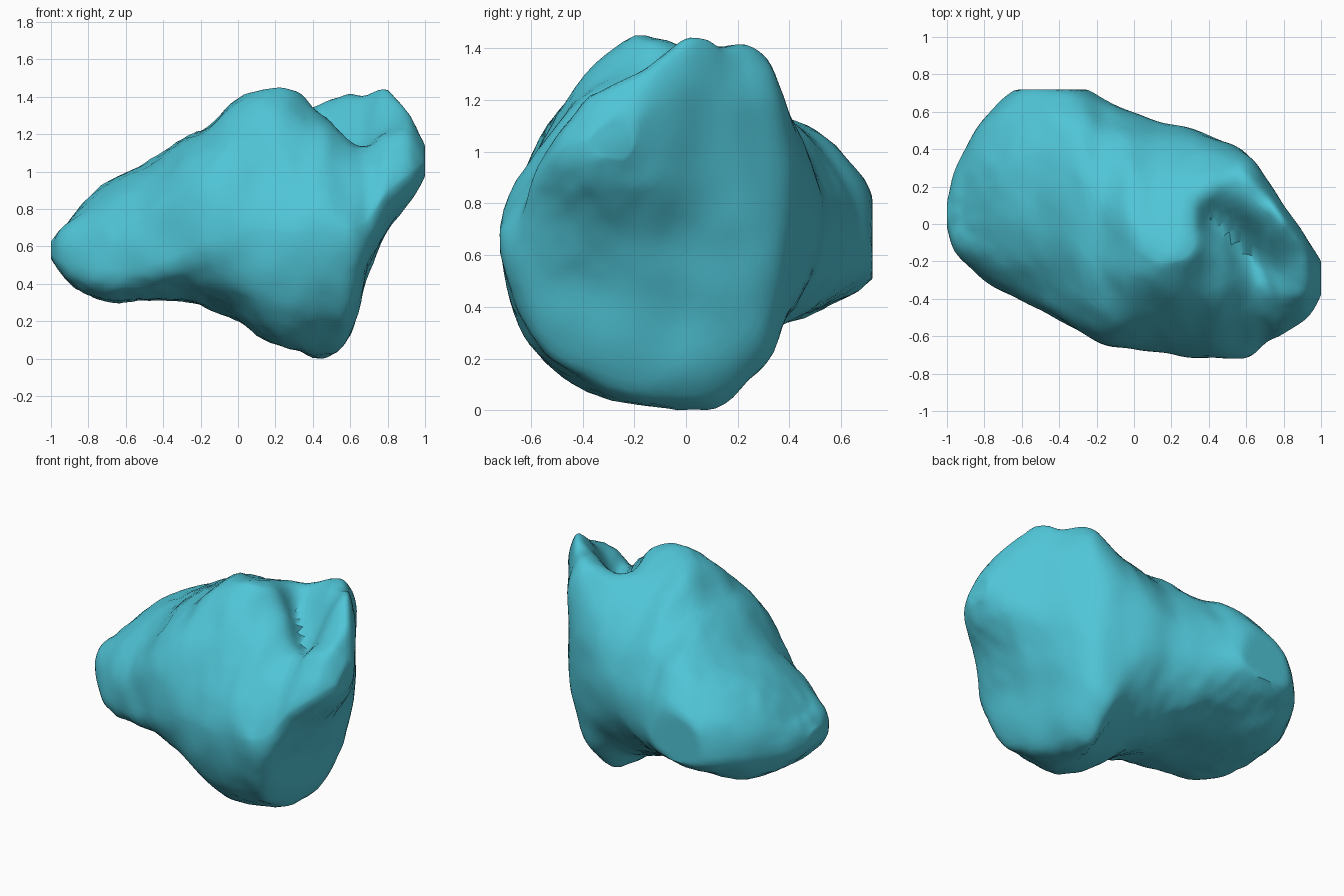
import bpy, bmesh, math
from mathutils import Vector, noise

cube = bpy.data.objects.get("Cube")
if cube:
    bpy.data.objects.remove(cube, do_unlink=True)

# Cross-sections along x: x, then (y, z) of the top, bottom, front and back extremes
SECTIONS = [
    (-1.00, .05, .62, .05, .54, .00, .57, .10, .58),
    (-.95, .10, .70, .05, .46, -.15, .56, .30, .57),
    (-.85, .15, .82, .10, .36, -.26, .53, .49, .58),
    (-.70, .20, .94, .10, .30, -.36, .53, .67, .60),
    (-.50, .25, 1.04, .10, .31, -.46, .54, .76, .61),
    (-.30, .18, 1.17, .10, .31, -.57, .60, .735, .63),
    (-.15, .00, 1.24, .05, .27, -.65, .64, .665, .66),
    (.00, -.12, 1.40, -.05, .20, -.67, .66, .60, .70),
    (.15, -.20, 1.44, -.20, .10, -.69, .67, .55, .72),
    (.30, -.15, 1.43, -.20, .05, -.71, .67, .51, .74),
    (.45, .13, 1.39, .05, .00, -.71, .67, .45, .78),
    (.60, .17, 1.41, -.12, .12, -.71, .68, .38, .82),
    (.70, .10, 1.41, -.20, .47, -.65, .74, .25, .92),
    (.80, .00, 1.43, -.25, .68, -.59, .88, .10, 1.05),
    (.92, -.16, 1.32, -.28, .84, -.50, 1.00, -.07, 1.08),
    (1.00, -.28, 1.10, -.28, .98, -.36, 1.04, -.20, 1.04),
]
STEPS, ARC = 6, 18


def spline(a, b, c, d, t):
    """Smooth blend from b to c."""
    return [q + .5 * t * (r - p + t * (2 * p - 5 * q + 4 * r - s + t * (3 * (q - r) + s - p)))
            for p, q, r, s in zip(a, b, c, d)]


def ramp(v, lo, hi):
    t = min(1, max(0, (v - lo) / (hi - lo)))
    return t * t * (3 - 2 * t)


def bell(v, centre, width):
    return math.exp(-((v - centre) / width) ** 2 / 2)


def quarter(pole, side, power, reverse):
    """Rounded corner between a top or bottom point and a front or back point."""
    pts = []
    for i in range(ARC):
        a = math.pi / 2 * (ARC - i if reverse else i) / ARC
        s = abs(math.sin(a)) ** (2 / power)
        c = max(0, math.cos(a)) ** (2 / power)
        pts.append((pole[0] + (side[0] - pole[0]) * s, side[1] + (pole[1] - side[1]) * c))
    return pts


def shape(p):
    """Groove between the two peaks, uneven surface, flat cut at the back and base."""
    along = p.x - p.y
    groove = bell(p.x + p.y, .5 + .06 * ramp(along, .7, 1.2), .11)
    groove *= ramp(along, .1, .5) * (1 - ramp(along, .85, 1.3)) * ramp(p.z, .8, 1.15)
    p = p + Vector((-.05, 0, -.17)) * groove
    n = Vector([noise.noise(p * 4.5 + Vector((k * 9, 3, 0))) for k in range(3)])
    p = p + n * .016 + Vector((0, 0, noise.noise(p * 13) * .01))
    return Vector((min(1, max(-1, p.x)), min(.72, max(-.72, p.y)), max(0, p.z)))


# Rings of the rock body
rows = []
last = len(SECTIONS) - 1
for i in range(last):
    a, b, c, d = (SECTIONS[min(last, max(0, i + k))] for k in (-1, 0, 1, 2))
    rows += [spline(a, b, c, d, t / STEPS) for t in range(STEPS)]
rows.append(SECTIONS[last])

bm = bmesh.new()
rings = []
for r in rows:
    x, top, bottom, front, back = r[0], r[1:3], r[3:5], r[5:7], r[7:9]
    # Corner fullness: rims beside the flat front face, boxy end lobe, hollow behind the peak
    rim = 2.1 - .7 * ramp(x, -.45, -.1) + 1.2 * bell(x, -.2, .13) + .4 * bell(x, .45, .07)
    square = ramp(x, .4, .6)
    outline = (quarter(top, front, rim, False)
               + quarter(bottom, front, 3 - .75 * ramp(x, -.6, -.2), True)
               + quarter(bottom, back, 1.9 + .6 * square, False)
               + quarter(top, back, 2.2 + .5 * square - .5 * bell(x, .05, .18), True))
    rings.append([bm.verts.new(shape(Vector((x, y, z)))) for y, z in outline])

# Skin between the rings and the two end caps
for a, b in zip(rings, rings[1:]):
    for j in range(len(a)):
        k = (j + 1) % len(a)
        bm.faces.new((a[j], a[k], b[k], b[j]))
bm.faces.new(rings[0])
bm.faces.new(rings[-1])
bmesh.ops.recalc_face_normals(bm, faces=bm.faces)

mesh = bpy.data.meshes.new("rock_body")
bm.to_mesh(mesh)
bm.free()
rock = bpy.data.objects.new("rock_body", mesh)
bpy.context.collection.objects.link(rock)

# Turquoise stone
color = (.08, .56, .68, 1)
mat = bpy.data.materials.new("turquoise_stone")
mat.diffuse_color = color
mat.use_nodes = True
mat.node_tree.nodes["Principled BSDF"].inputs["Base Color"].default_value = color
mesh.materials.append(mat)

bpy.context.view_layer.objects.active = rock
rock.select_set(True)
bpy.ops.object.shade_smooth_by_angle(angle=math.radians(40))
